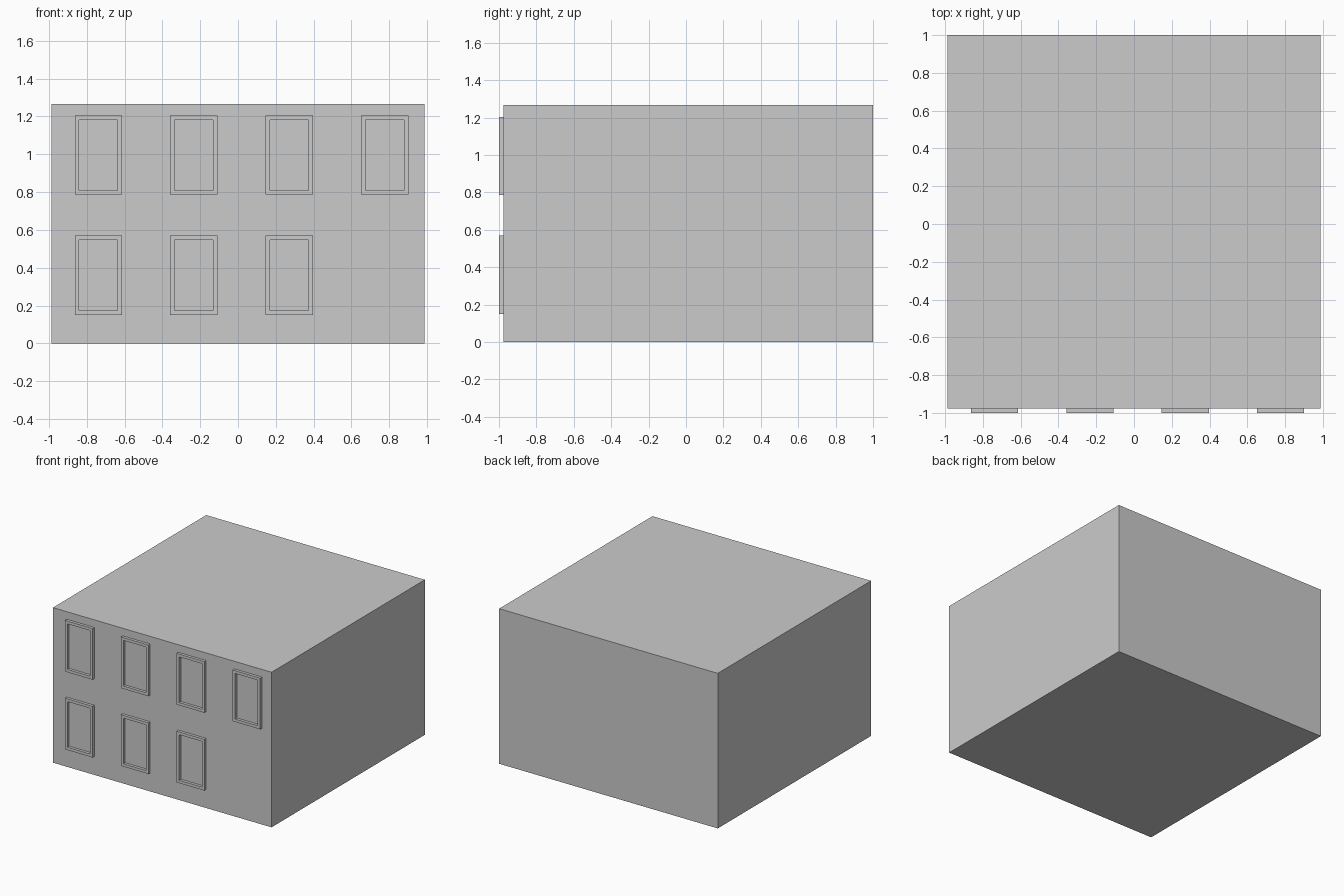
import bpy, bmesh

if "Cube" in bpy.data.objects:
    bpy.data.objects.remove(bpy.data.objects["Cube"])

HALF_W, FRONT, BACK, HEIGHT = 0.987, -0.977, 1.0, 1.266
FRAME_W, FRAME_H, BORDER, FRAME_FRONT = 0.25, 0.418, 0.023, -1.0


def make_object(name, bm):
    bmesh.ops.recalc_face_normals(bm, faces=bm.faces)
    mesh = bpy.data.meshes.new(name)
    bm.to_mesh(mesh)
    bm.free()
    obj = bpy.data.objects.new(name, mesh)
    bpy.context.collection.objects.link(obj)
    return obj


def add_block(name, x0, x1, y0, y1, z0, z1):
    bm = bmesh.new()
    bmesh.ops.create_cube(bm, size=1)
    for v in bm.verts:
        v.co = (x1 if v.co.x > 0 else x0,
                y1 if v.co.y > 0 else y0,
                z1 if v.co.z > 0 else z0)
    return make_object(name, bm)


def add_frame(name, cx, cz):
    # Rectangular ring: matching outer and inner loops, front and back
    bm = bmesh.new()
    corners = [(-1, -1), (1, -1), (1, 1), (-1, 1)]

    def loop(inset, y):
        return [bm.verts.new((cx + sx * (FRAME_W / 2 - inset), y,
                              cz + sz * (FRAME_H / 2 - inset)))
                for sx, sz in corners]

    rings = [loop(0, FRONT), loop(0, FRAME_FRONT),
             loop(BORDER, FRAME_FRONT), loop(BORDER, FRONT)]
    for k in range(4):
        a, b = rings[k], rings[(k + 1) % 4]
        for i in range(4):
            j = (i + 1) % 4
            bm.faces.new((a[i], a[j], b[j], b[i]))
    return make_object(name, bm)


# Main building block
add_block("building_body", -HALF_W, HALF_W, FRONT, BACK, 0, HEIGHT)

# Window frames: four above, three below
for floor, cz, count in (("lower", 0.36, 3), ("upper", 0.995, 4)):
    for i in range(count):
        add_frame(f"{floor}_window_frame_{i + 1}", -0.738 + i * 0.5045, cz)
